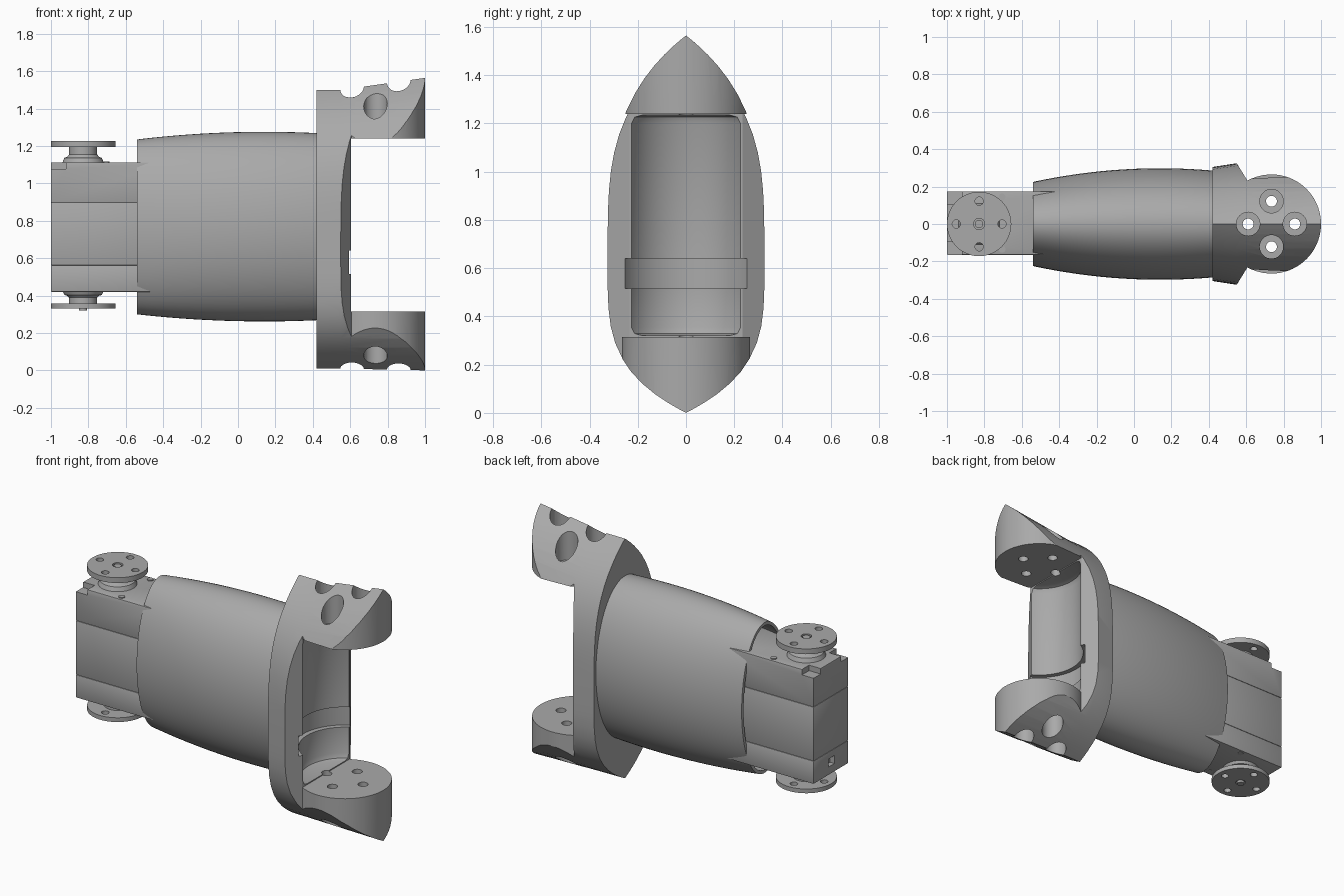
import bpy, bmesh, math
from mathutils import Vector

cube = bpy.data.objects.get("Cube")
if cube:
    bpy.data.objects.remove(cube, do_unlink=True)

grey = bpy.data.materials.new("plain grey")
grey.use_nodes = True
grey.diffuse_color = (0.4, 0.4, 0.4, 1)
grey.node_tree.nodes["Principled BSDF"].inputs["Base Color"].default_value = (0.4, 0.4, 0.4, 1)

CAP_X = 0.735      # axis of the fork joint
HORN_X = -0.828    # axis of the servo horns


def make(name, bm):
    bmesh.ops.recalc_face_normals(bm, faces=bm.faces)
    mesh = bpy.data.meshes.new(name)
    bm.to_mesh(mesh)
    bm.free()
    ob = bpy.data.objects.new(name, mesh)
    bpy.context.collection.objects.link(ob)
    mesh.materials.append(grey)
    return ob


def loft(name, rings):
    """Skin closed rings of equal length and cap both ends."""
    bm = bmesh.new()
    loops = [[bm.verts.new(p) for p in ring] for ring in rings]
    n = len(loops[0])
    for a, b in zip(loops, loops[1:]):
        for i in range(n):
            j = (i + 1) % n
            bm.faces.new((a[i], a[j], b[j], b[i]))
    bm.faces.new(loops[0])
    bm.faces.new(loops[-1])
    return make(name, bm)


def lathe(name, profile, x, y=0, steps=64):
    """Stack of circles (radius, z) around a vertical axis."""
    angles = [math.tau * i / steps for i in range(steps)]
    return loft(name, [[(x + r * math.cos(a), y + r * math.sin(a), z) for a in angles]
                       for r, z in profile])


def box(name, lo, hi, bevel=0):
    bm = bmesh.new()
    bmesh.ops.create_cube(bm, size=1)
    lo, hi = Vector(lo), Vector(hi)
    for v in bm.verts:
        v.co = Vector([(lo[i] + hi[i]) / 2 + v.co[i] * (hi[i] - lo[i]) for i in range(3)])
    if bevel:
        bmesh.ops.bevel(bm, geom=bm.edges[:], offset=bevel, segments=2, profile=0.5, affect='EDGES')
    return make(name, bm)


def boolean(ob, tool, op='DIFFERENCE'):
    mod = ob.modifiers.new("cut", 'BOOLEAN')
    mod.operation, mod.object, mod.solver = op, tool, 'EXACT'
    bpy.context.view_layer.objects.active = ob
    bpy.ops.object.modifier_apply(modifier=mod.name)
    bpy.data.objects.remove(tool, do_unlink=True)


def smooth(ob, angle=30):
    bpy.ops.object.select_all(action='DESELECT')
    ob.select_set(True)
    bpy.context.view_layer.objects.active = ob
    bpy.ops.object.shade_smooth_by_angle(angle=math.radians(angle))


# Arm shell: oval sections, hollow at the servo end
def oval(x, w, lo, hi, n=72):
    mid, h = (lo + hi) / 2, (hi - lo) / 2
    return [(x, w * math.cos(math.tau * i / n), mid + h * math.sin(math.tau * i / n))
            for i in range(n)]


def shell_ring(x, inset=0):
    t = (x - 0.14) / 0.68
    bulge = t * t
    return oval(x, 0.298 - 0.073 * bulge - inset,
                0.262 + 0.038 * bulge + inset, 1.276 - 0.041 * bulge - inset)


xs = [-0.54 + 0.97 * i / 16 for i in range(17)]
arm = loft("arm_shell", [shell_ring(x) for x in xs])
boolean(arm, loft("hollow", [shell_ring(x, 0.02) for x in (-0.6, -0.54, -0.45, -0.34)]))
smooth(arm)


# Fork collar: pointed sections trimmed to the plan outline
def pointed(x, w, lo, hi, n=28):
    wide = 0.62
    zs = [lo + (hi - lo) * (1 - math.cos(math.pi * i / n)) / 2 for i in range(n + 1)]

    def half(z):
        s = (z - wide) / (hi - wide) if z > wide else (wide - z) / (wide - lo)
        return w * max(0, 1 - s ** 3.8)
    right = [(x, half(z), z) for z in zs]
    left = [(x, -half(z), z) for z in zs[-2:0:-1]]
    return right + left


fork = loft("fork_collar", [pointed(0.42, 0.305, 0.01, 1.5), pointed(0.55, 0.325, 0.01, 1.5),
                            pointed(1.02, 0.325, 0, 1.567)])
start = math.radians(119)
arc = [start - 2 * start * i / 48 for i in range(49)]
plan = [(0.4, 0.4), (0.503, 0.4)]
plan += [(CAP_X + 0.265 * math.cos(a), 0.265 * math.sin(a)) for a in arc]
plan += [(0.503, -0.4), (0.4, -0.4)]
boolean(fork, loft("outline", [[(x, y, z) for x, y in plan] for z in (-0.1, 1.7)]), 'INTERSECT')

# Gap between the two caps, rounded clearance recess and its groove
boolean(fork, box("gap", (0.605, -0.5, 0.315), (1.2, 0.5, 1.24)))
boolean(fork, lathe("recess", [(0.225, 0.321), (0.25, 0.329), (0.261, 0.355),
                               (0.261, 1.2), (0.25, 1.226), (0.225, 1.234)], CAP_X))
boolean(fork, lathe("groove", [(0.291, 0.515), (0.291, 0.64)], CAP_X))

# Counterbored screw holes through both caps
for dx, dy in ((0.125, 0), (-0.125, 0), (0, 0.122), (0, -0.122)):
    x = CAP_X + dx
    boolean(fork, lathe("top_bore", [(0.063, 1.3), (0.063, 1.7)], x, dy, 32))
    boolean(fork, lathe("bottom_bore", [(0.063, -0.1), (0.063, 0.25)], x, dy, 32))
    boolean(fork, lathe("top_hole", [(0.029, 1.1), (0.029, 1.4)], x, dy, 24))
    boolean(fork, lathe("bottom_hole", [(0.029, 0.15), (0.029, 0.45)], x, dy, 24))
smooth(fork, 25)

# Servo case: three stacked blocks with fine seams
for name, lo, hi in (("servo_bottom", 0.42, 0.562), ("servo_middle", 0.562, 0.898),
                     ("servo_top", 0.898, 1.112)):
    block = box(name, (-1, -0.165, lo), (-0.36, 0.175, hi), 0.004)
    if name == "servo_bottom":
        boolean(block, box("port", (-1.1, -0.03, 0.47), (-0.97, 0.03, 0.52)))
    if name == "servo_top":
        for y in (-0.165, 0.175):
            boolean(block, box("corner", (-1.1, y - 0.07, 1.078), (-0.92, y + 0.07, 1.2)))
    smooth(block)

# Horns: stepped hub and drilled disc, mirrored top and bottom
for side, face, sign in (("top", 1.11, 1), ("bottom", 0.425, -1)):
    k = 1 if sign > 0 else 0.8

    def z(d):
        return face + sign * d * k
    hub = lathe(side + "_hub", [(0.115, z(-0.01)), (0.1, z(0.027)), (0.085, z(0.032)),
                                (0.075, z(0.045)), (0.075, z(0.09))], HORN_X)
    smooth(hub)
    disc = lathe(side + "_horn", [(0.172, z(0.085)), (0.172, z(0.118))], HORN_X)
    for i in range(4):
        a = math.pi / 2 * i
        boolean(disc, lathe("hole", [(0.022, z(0.05)), (0.022, z(0.2))],
                            HORN_X + 0.122 * math.cos(a), 0.122 * math.sin(a), 20))
    boolean(disc, lathe("socket", [(0.03, z(0.1)), (0.03, z(0.2))], HORN_X, 0, 24))
    smooth(disc)
    smooth(lathe(side + "_horn_screw", [(0.022, z(0.08)), (0.022, z(0.114 if sign > 0 else 0.13))],
                 HORN_X, 0, 20))
    for y in (-0.135, 0.145):
        smooth(lathe(side + "_case_screw", [(0.018, z(-0.01)), (0.018, z(0.008))], -0.705, y, 16))
